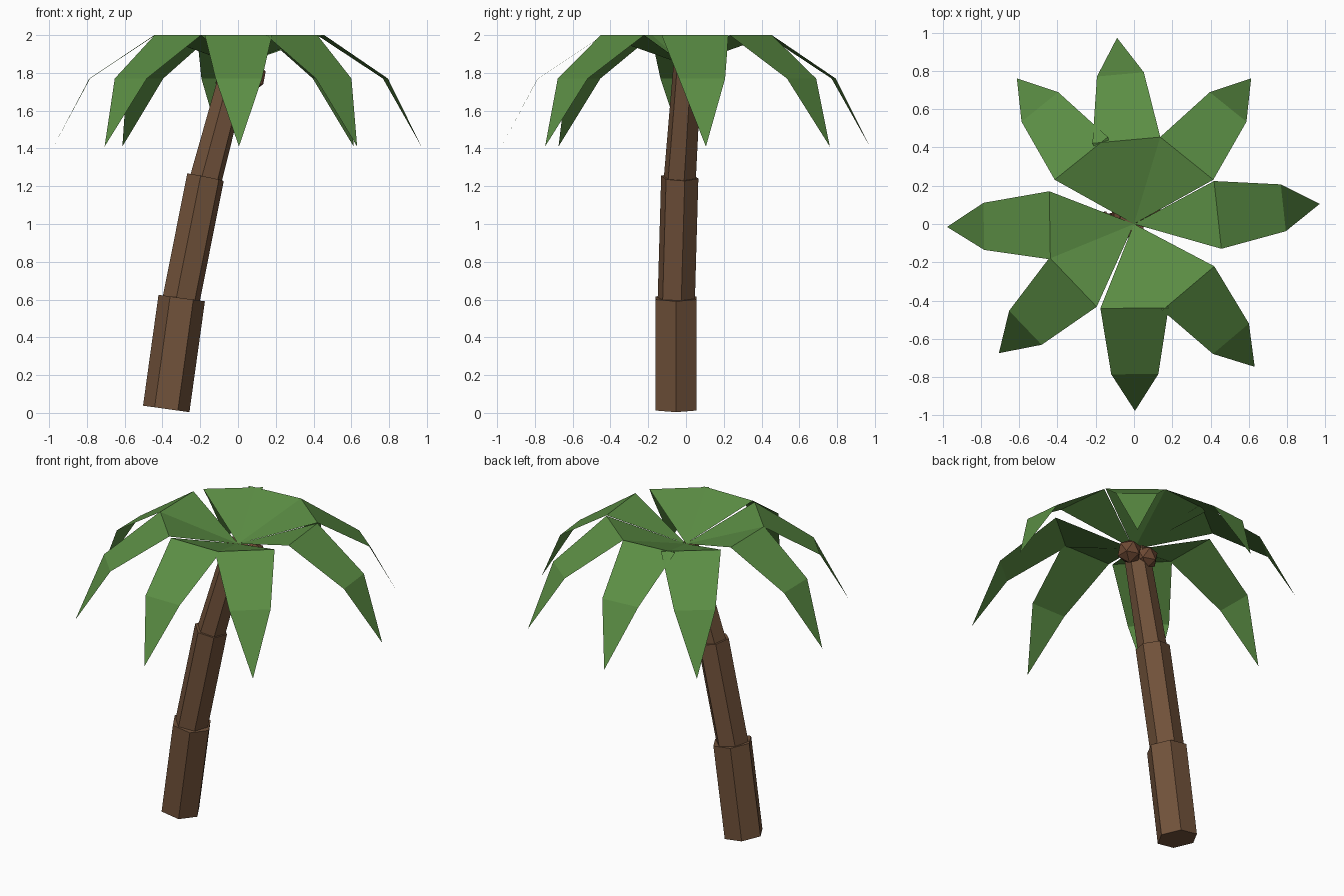
import bpy, bmesh, math
from mathutils import Vector, Matrix

if "Cube" in bpy.data.objects:
    bpy.data.objects.remove(bpy.data.objects["Cube"])


def material(name, rgb):
    m = bpy.data.materials.new(name)
    m.diffuse_color = (*rgb, 1.0)
    m.use_nodes = True
    m.node_tree.nodes["Principled BSDF"].inputs["Base Color"].default_value = m.diffuse_color
    return m


BARK = material("bark brown", (0.165, 0.084, 0.043))
LEAF = material("leaf green", (0.105, 0.270, 0.058))
NUT = material("coconut brown", (0.155, 0.067, 0.034))


def add_object(name, bm, mat):
    me = bpy.data.meshes.new(name)
    bm.to_mesh(me)
    bm.free()
    me.materials.append(mat)
    ob = bpy.data.objects.new(name, me)
    bpy.context.collection.objects.link(ob)
    return ob


def trunk_segment(name, start, end, r1, r2, turn):
    """Six-sided tapered log between two points."""
    a, b = Vector(start), Vector(end)
    d = b - a
    rot = Vector((0, 0, 1)).rotation_difference(d).to_matrix().to_4x4()
    bm = bmesh.new()
    bmesh.ops.create_cone(bm, cap_ends=True, segments=6, radius1=r1, radius2=r2, depth=d.length)
    # put the first corner at the wanted angle, measured from +x
    v = bm.verts[:][0].co
    first = math.atan2(v.y, v.x)
    spin = Matrix.Rotation(math.radians(turn) - first, 4, 'Z')
    bm.transform(Matrix.Translation((a + b) / 2) @ rot @ spin)
    add_object(name, bm, BARK)


# Trunk: three stacked logs, leaning more towards the top
trunk_segment("trunk_lower", (-0.38, -0.053, 0.021), (-0.298, -0.053, 0.608), 0.124, 0.124, 0)
trunk_segment("trunk_middle", (-0.305, -0.052, 0.58), (-0.172, -0.033, 1.248), 0.102, 0.102, 15)
trunk_segment("trunk_upper", (-0.175, -0.034, 1.22), (-0.010, 0.008, 1.84), 0.088, 0.077, 15)

# Crown: eight thin fronds rising from the centre, then drooping to a point
for i, ang in enumerate((6.2, 51.2, 95.2, 128.8, 180.9, 223.7, 270.3, 310.2)):
    bm = bmesh.new()
    hub = bm.verts.new((0, 0, 1.84))
    rim = [bm.verts.new((0.44, s * 0.178, 2.0)) for s in (-1, 1)]
    mid = [bm.verts.new((0.785, s * 0.123, 1.77)) for s in (-1, 1)]
    tip = bm.verts.new((0.977, 0, 1.41))
    bm.faces.new((hub, rim[0], rim[1]))
    bm.faces.new((rim[0], mid[0], mid[1], rim[1]))
    bm.faces.new((mid[0], tip, mid[1]))
    bm.transform(Matrix.Rotation(math.radians(ang), 4, 'Z'))
    add_object(f"frond_{i + 1}", bm, LEAF)

# Coconuts under the crown
for i, pos in enumerate(((0.078, 0.05, 1.775), (-0.05, 0.05, 1.78))):
    bm = bmesh.new()
    bmesh.ops.create_icosphere(bm, subdivisions=1, radius=0.077, matrix=Matrix.Translation(pos))
    add_object(f"coconut_{i + 1}", bm, NUT)
